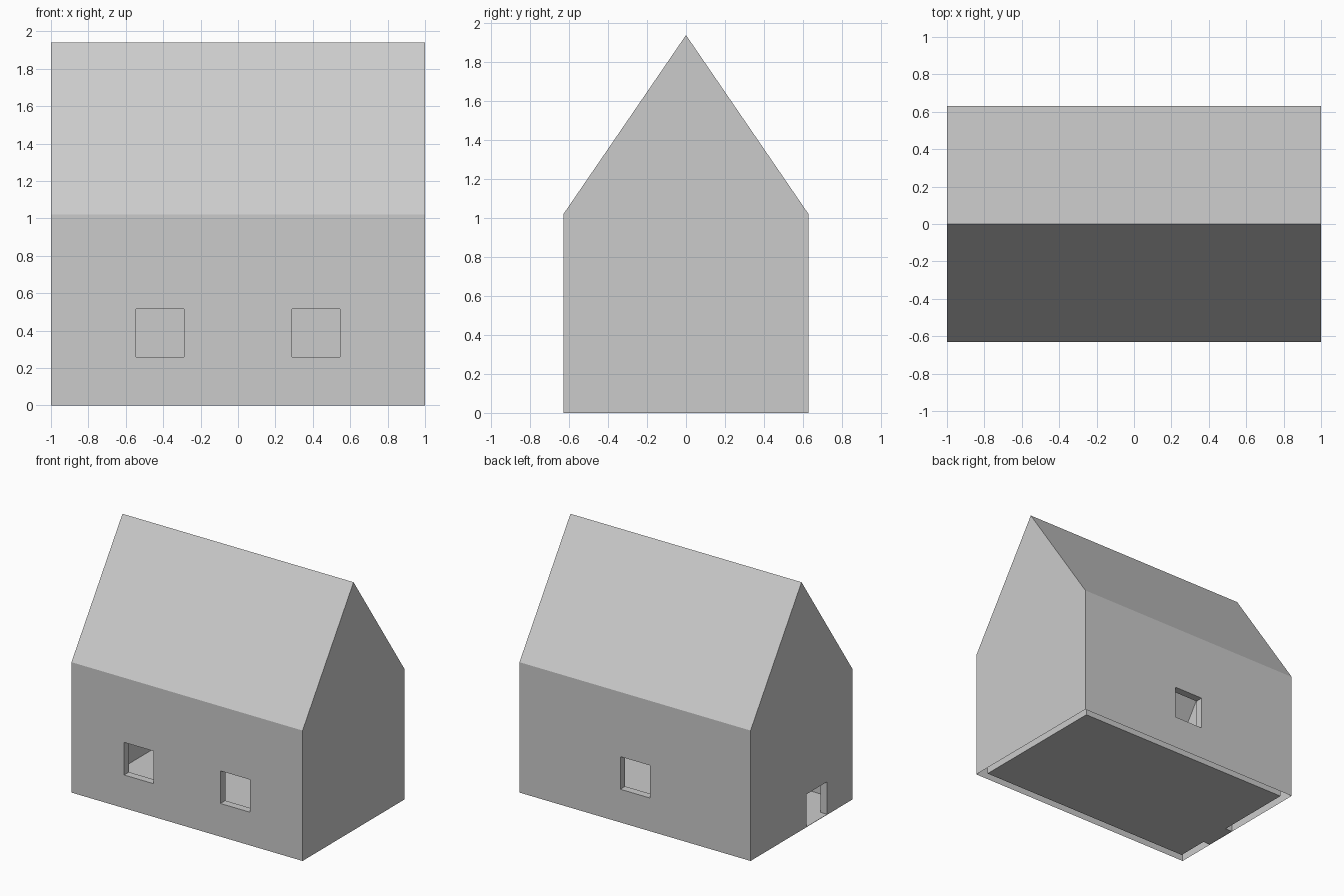
import bpy, bmesh, math

if "Cube" in bpy.data.objects:
    bpy.data.objects.remove(bpy.data.objects["Cube"])

HALF_X, HALF_Y, EAVES, RIDGE, WALL = 1.0, 0.63, 1.02, 1.94, 0.06
FLOOR = 0.003
OPENING = 0.255


def make_object(name, bm):
    bmesh.ops.recalc_face_normals(bm, faces=bm.faces)
    mesh = bpy.data.meshes.new(name)
    bm.to_mesh(mesh)
    bm.free()
    ob = bpy.data.objects.new(name, mesh)
    bpy.context.collection.objects.link(ob)
    return ob


def gabled_prism(name, hx, hy, bottom, eaves, ridge):
    bm = bmesh.new()
    profile = [(-hy, bottom), (hy, bottom), (hy, eaves), (0, ridge), (-hy, eaves)]
    face = bm.faces.new([bm.verts.new((-hx, y, z)) for y, z in profile])
    ext = bmesh.ops.extrude_face_region(bm, geom=[face])
    moved = [g for g in ext["geom"] if isinstance(g, bmesh.types.BMVert)]
    bmesh.ops.translate(bm, verts=moved, vec=(2 * hx, 0, 0))
    return make_object(name, bm)


def box(name, centre, size):
    bm = bmesh.new()
    bmesh.ops.create_cube(bm, size=1)
    bmesh.ops.scale(bm, vec=size, verts=bm.verts)
    bmesh.ops.translate(bm, vec=centre, verts=bm.verts)
    return make_object(name, bm)


# Outer house body, extended below ground so its base can be trimmed open
house = gabled_prism("house_shell", HALF_X, HALF_Y, -0.2, EAVES, RIDGE)

# Room with the same gabled shape, inset by the wall thickness
slope = (RIDGE - EAVES) / HALF_Y
in_y = HALF_Y - WALL
in_ridge = RIDGE - WALL * math.hypot(1, slope)
cutters = [gabled_prism("room_cutter", HALF_X - WALL, in_y, FLOOR,
                        in_ridge - slope * in_y, in_ridge)]

# Two front windows and one back window
for x, side in ((-0.417, -1), (0.417, -1), (0, 1)):
    cutters.append(box("window_cutter", (x, side * HALF_Y, 0.387),
                       (OPENING, 4 * WALL, OPENING)))

# Doorway in the left gable
cutters.append(box("door_cutter", (-HALF_X, -0.19, FLOOR + OPENING / 2),
                   (4 * WALL, OPENING, OPENING)))

bpy.context.view_layer.objects.active = house
for cutter in cutters:
    cutter.hide_render = True
    mod = house.modifiers.new("cut", 'BOOLEAN')
    mod.operation = 'DIFFERENCE'
    mod.solver = 'EXACT'
    mod.object = cutter
    bpy.ops.object.modifier_apply(modifier=mod.name)
    bpy.data.objects.remove(cutter)

# Trim at ground level: the cavity between outer wall and room stays open below
bm = bmesh.new()
bm.from_mesh(house.data)
bmesh.ops.bisect_plane(bm, geom=bm.verts[:] + bm.edges[:] + bm.faces[:], dist=1e-5,
                       plane_co=(0, 0, 0), plane_no=(0, 0, 1), clear_inner=True)
bm.to_mesh(house.data)
bm.free()
